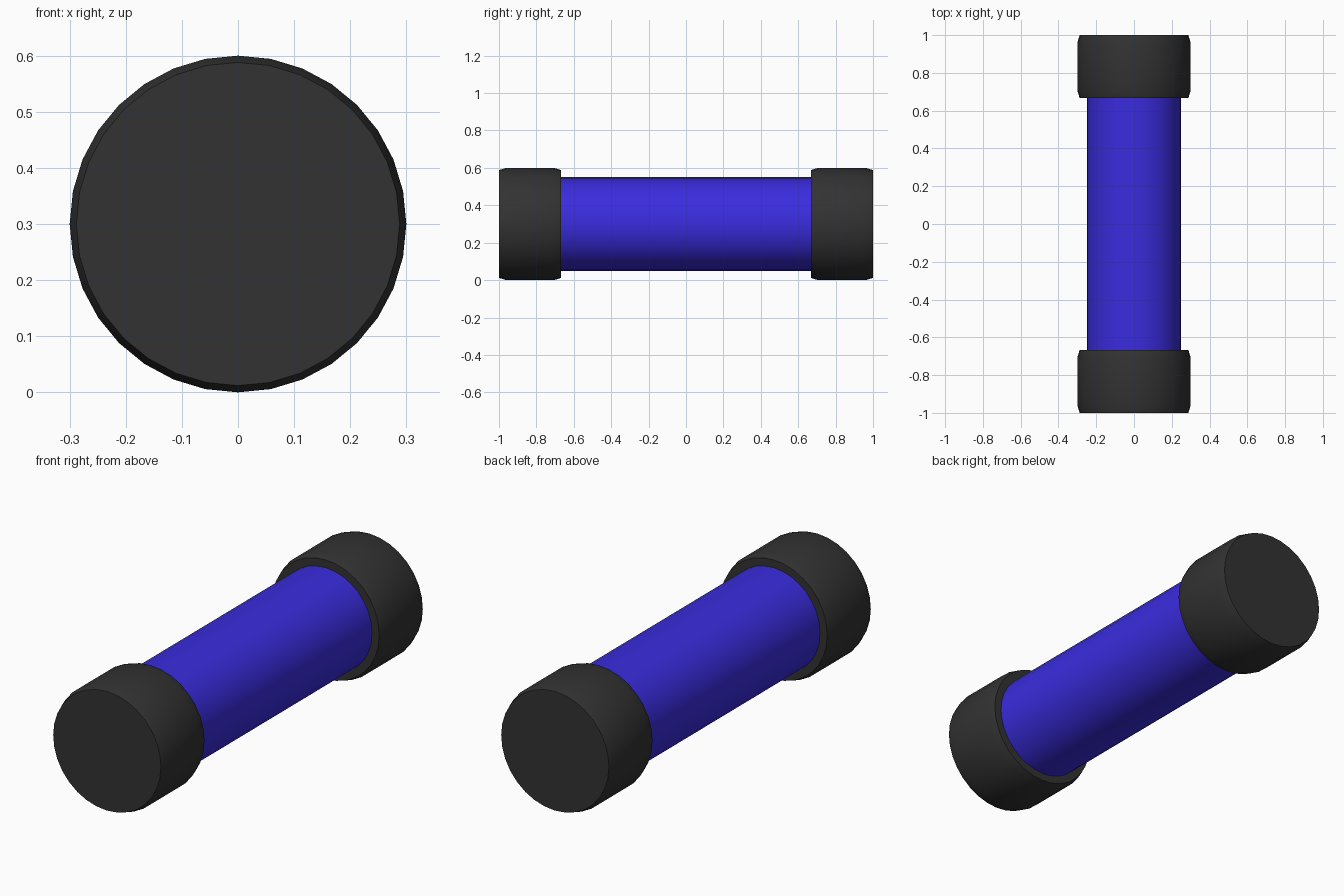
import bpy, bmesh, math
from mathutils import Vector

if "Cube" in bpy.data.objects:
    bpy.data.objects.remove(bpy.data.objects["Cube"])

SIDES = 32
AXIS_Z = 0.3


def material(name, color):
    m = bpy.data.materials.new(name)
    m.diffuse_color = (*color, 1)
    m.use_nodes = True
    m.node_tree.nodes["Principled BSDF"].inputs["Base Color"].default_value = m.diffuse_color
    return m


def lathe_y(name, profile, mat):
    """Closed solid turned around the y axis from (y, radius) points."""
    bm = bmesh.new()
    rings = []
    for y, r in profile:
        rings.append([bm.verts.new((r * math.sin(2 * math.pi * i / SIDES), y,
                                    AXIS_Z + r * math.cos(2 * math.pi * i / SIDES)))
                      for i in range(SIDES)])
    for a, b in zip(rings, rings[1:]):
        for i in range(SIDES):
            j = (i + 1) % SIDES
            bm.faces.new((a[i], a[j], b[j], b[i]))
    bm.faces.new(rings[0])
    bm.faces.new(rings[-1])
    bmesh.ops.recalc_face_normals(bm, faces=bm.faces)
    mesh = bpy.data.meshes.new(name)
    bm.to_mesh(mesh)
    bm.free()
    mesh.materials.append(mat)
    obj = bpy.data.objects.new(name, mesh)
    bpy.context.collection.objects.link(obj)
    bpy.ops.object.select_all(action='DESELECT')
    obj.select_set(True)
    bpy.context.view_layer.objects.active = obj
    bpy.ops.object.shade_smooth_by_angle(angle=math.radians(30))
    return obj


blue = material("blue", (0.042, 0.025, 0.73))
black = material("black", (0.032, 0.032, 0.032))

# Central tube
lathe_y("tube", [(-0.68, 0.25), (0.68, 0.25)], blue)

# Chamfered end caps
for name, s in (("front_cap", -1), ("back_cap", 1)):
    lathe_y(name, [(s * 1.0, 0.288), (s * 0.96, 0.3),
                   (s * 0.706, 0.3), (s * 0.667, 0.288)], black)
